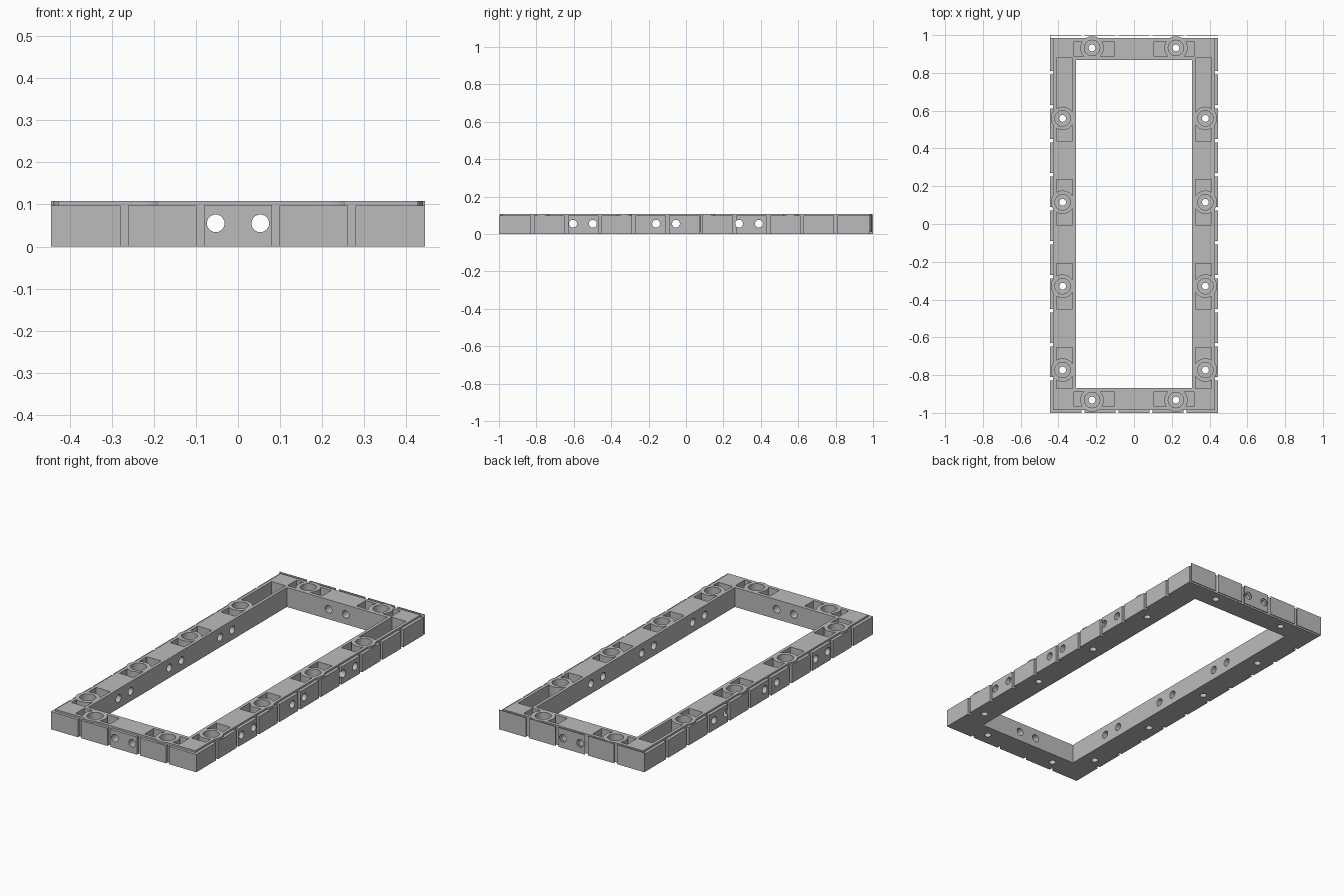
import bpy
import bmesh
from math import pi
from mathutils import Matrix, Vector

cube = bpy.data.objects.get("Cube")
if cube:
    bpy.data.objects.remove(cube, do_unlink=True)

grey = bpy.data.materials.new("stone_grey")
grey.use_nodes = True
grey.diffuse_color = (0.5, 0.5, 0.5, 1)
grey.node_tree.nodes["Principled BSDF"].inputs["Base Color"].default_value = grey.diffuse_color

HEIGHT, STONE_TOP, FLOOR = 0.108, 0.098, 0.02
OUT_X, OUT_Y = 0.445, 1.0          # outer faces of the stones
CORE_X, CORE_Y = 0.428, 0.984      # faces of the core frame
IN_X, IN_Y = 0.308, 0.867          # central opening
PITCH, JOINT = 0.18, 0.018
SOCKET_X, SOCKET_Y = 0.378, 0.932


def box(bm, x0, x1, y0, y1, z0, z1):
    size = (x1 - x0, y1 - y0, z1 - z0)
    mid = Vector((x0 + x1, y0 + y1, z0 + z1)) / 2
    bmesh.ops.create_cube(bm, size=1, matrix=Matrix.Translation(mid) @ Matrix.Diagonal((*size, 1)))


def rod(bm, at, radius, length, axis="Z", sides=40):
    turn = {"X": Matrix.Rotation(pi / 2, 4, "Y"), "Y": Matrix.Rotation(pi / 2, 4, "X"),
            "Z": Matrix.Identity(4)}[axis]
    bmesh.ops.create_cone(bm, cap_ends=True, segments=sides, radius1=radius, radius2=radius,
                          depth=length, matrix=Matrix.Translation(at) @ turn)


def make(name, fill):
    bm = bmesh.new()
    fill(bm)
    mesh = bpy.data.meshes.new(name)
    bm.to_mesh(mesh)
    bm.free()
    mesh.materials.append(grey)
    obj = bpy.data.objects.new(name, mesh)
    bpy.context.collection.objects.link(obj)
    return obj


def combine(obj, operation, fill):
    # Bake a boolean against a temporary helper mesh
    helper = make("helper", fill)
    helper.hide_render = True
    mod = obj.modifiers.new("cut", "BOOLEAN")
    mod.operation, mod.solver, mod.object = operation, "EXACT", helper
    bpy.context.view_layer.objects.active = obj
    bpy.ops.object.modifier_apply(modifier=mod.name)
    bpy.data.objects.remove(helper, do_unlink=True)


# Magnet sockets along the long sides and the ends
side_rows = [-0.773 + 0.444 * i for i in range(4)]
sockets = [(s * SOCKET_X, y) for s in (-1, 1) for y in side_rows]
sockets += [(x, s * SOCKET_Y) for s in (-1, 1) for x in (-0.222, 0.222)]


def opening(bm):
    box(bm, -IN_X, IN_X, -IN_Y, IN_Y, -0.1, 0.3)


def pockets(bm):
    for sx in (-1, 1):
        xa, xb = sorted((sx * 0.325, sx * 0.411))
        for i, y in enumerate(side_rows):
            low = max(y - 0.12, -0.87)
            high = 0.88 if i == 3 else y + 0.12
            box(bm, xa, xb, low, high, FLOOR, 0.3)
        for sy in (-1, 1):
            xa2, xb2 = sorted((sx * 0.105, sx * 0.318))
            ya, yb = sorted((sy * 0.887, sy * 0.966))
            box(bm, xa2, xb2, ya, yb, FLOOR, 0.3)


def collars(bm):
    for x, y in sockets:
        rod(bm, (x, y, (HEIGHT + 0.01) / 2), 0.062, HEIGHT - 0.01)


def cups(bm):
    for x, y in sockets:
        rod(bm, (x, y, 0.14), 0.041, 0.2)


def drain_holes(bm):
    for x, y in sockets:
        rod(bm, (x, y, 0.05), 0.018, 0.3, sides=24)


def pin_holes(bm):
    for off in (-0.053, 0.053):
        rod(bm, (off, 0, 0.055), 0.021, 2.4, "Y", 24)
        for a, b in zip(side_rows, side_rows[1:]):
            rod(bm, (0, (a + b) / 2 + off, 0.055), 0.021, 1.4, "X", 24)


# Core frame with pockets, socket collars and holes
core = make("core_frame", lambda bm: box(bm, -CORE_X, CORE_X, -CORE_Y, CORE_Y, 0, HEIGHT))
for operation, fill in (("DIFFERENCE", opening), ("DIFFERENCE", pockets), ("UNION", collars),
                        ("DIFFERENCE", cups), ("DIFFERENCE", drain_holes), ("DIFFERENCE", pin_holes)):
    combine(core, operation, fill)


def spans(start, end, joints):
    # Stone lengths between consecutive mortar joints
    lows = [start] + [j + JOINT / 2 for j in joints]
    highs = [j - JOINT / 2 for j in joints] + [end]
    return list(zip(lows, highs))


end_spans = spans(-OUT_X, OUT_X, [PITCH * (i - 1.5) for i in range(4)])
side_spans = spans(-CORE_Y, CORE_Y, [-0.82 + PITCH * i for i in range(10)])


def stones(bm):
    for a, b in end_spans:
        box(bm, a, b, -OUT_Y, -CORE_Y, 0, STONE_TOP)
    for a, b in side_spans:
        box(bm, CORE_X, OUT_X, a, b, 0, STONE_TOP)
        box(bm, -OUT_X, -CORE_X, a, b, 0, STONE_TOP)


def back_sheets(bm):
    for a, b in end_spans:
        box(bm, a, b, OUT_Y - 0.003, OUT_Y, 0, HEIGHT)
    # Corner return closing the thin gap on one side
    box(bm, -OUT_X, -OUT_X + 0.003, CORE_Y, OUT_Y - 0.003, 0, STONE_TOP)


for name, fill in (("wall_stones", stones), ("back_stone_sheets", back_sheets)):
    combine(make(name, fill), "DIFFERENCE", pin_holes)

# Smooth the round walls, keep the block edges sharp
bpy.ops.object.select_all(action="DESELECT")
for name in ("core_frame", "wall_stones", "back_stone_sheets"):
    bpy.data.objects[name].select_set(True)
bpy.context.view_layer.objects.active = core
bpy.ops.object.shade_smooth_by_angle(angle=pi / 6)
